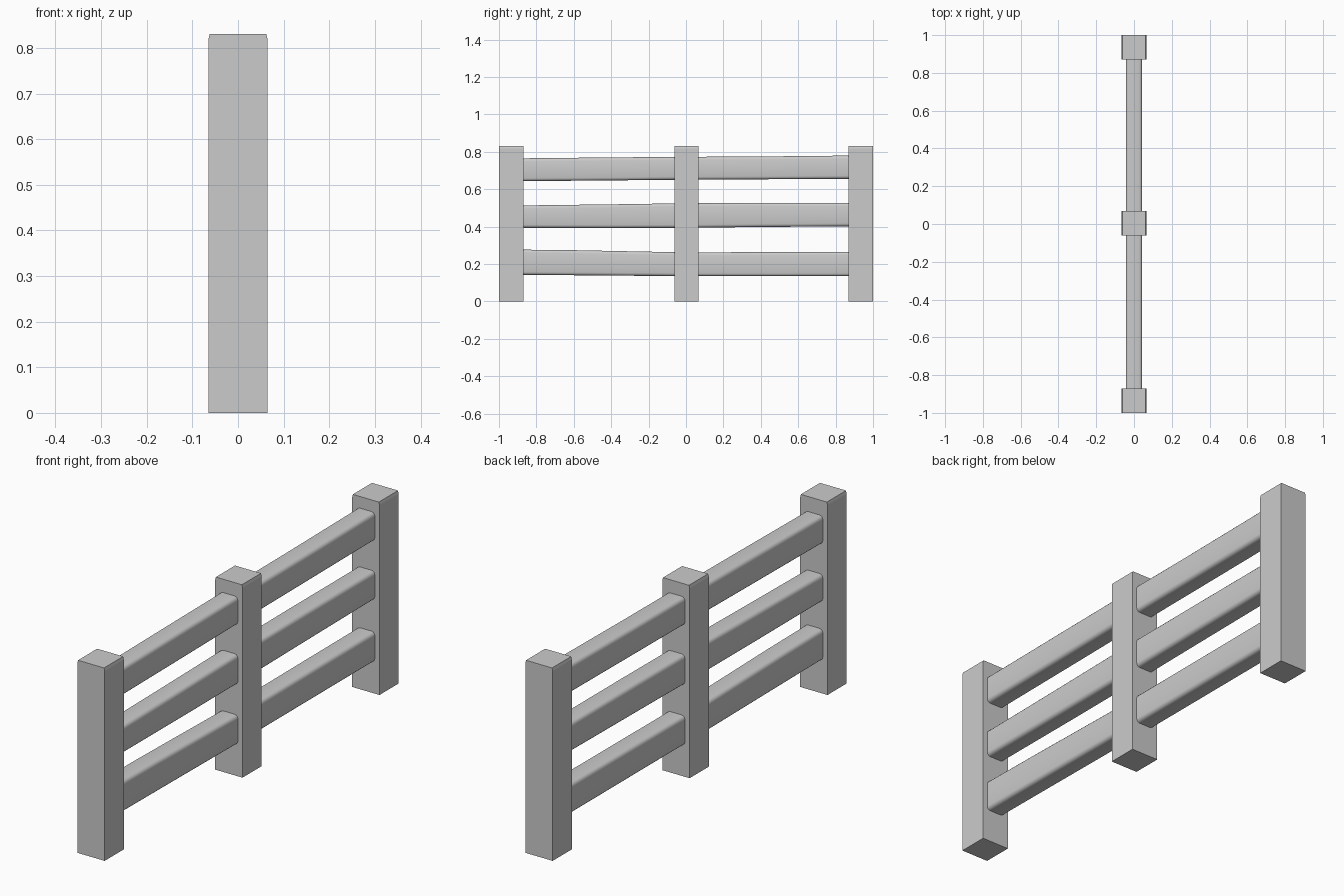
import bpy, bmesh, math

if "Cube" in bpy.data.objects:
    bpy.data.objects.remove(bpy.data.objects["Cube"])


def finish(name, bm, smooth=False):
    bmesh.ops.recalc_face_normals(bm, faces=bm.faces)
    me = bpy.data.meshes.new(name)
    bm.to_mesh(me)
    bm.free()
    ob = bpy.data.objects.new(name, me)
    bpy.context.collection.objects.link(ob)
    if smooth:
        bpy.ops.object.select_all(action='DESELECT')
        ob.select_set(True)
        bpy.context.view_layer.objects.active = ob
        bpy.ops.object.shade_smooth_by_angle(angle=math.radians(35))
    return ob


def loft(name, rings, smooth=False):
    # Skin a list of equal-length closed rings and cap both ends
    bm = bmesh.new()
    vs = [[bm.verts.new(p) for p in ring] for ring in rings]
    n = len(vs[0])
    for a, b in zip(vs, vs[1:]):
        for i in range(n):
            j = (i + 1) % n
            bm.faces.new((a[i], a[j], b[j], b[i]))
    bm.faces.new(vs[0])
    bm.faces.new(vs[-1])
    return finish(name, bm, smooth)


def rail_ring(y, z0, z1, half=0.043, r=0.016, steps=3):
    # Rounded rectangle across the rail
    cz, h = (z0 + z1) / 2, (z1 - z0) / 2
    pts = []
    for k, (sx, sz) in enumerate([(1, 1), (-1, 1), (-1, -1), (1, -1)]):
        for s in range(steps + 1):
            a = math.pi / 2 * (k + s / steps)
            pts.append((sx * (half - r) + r * math.cos(a), y,
                        cz + sz * (h - r) + r * math.sin(a)))
    return pts


# Square posts, top edges slightly worn inward on the two long sides
profile = [(-0.065, 0), (0.065, 0), (0.065, 0.818), (0.062, 0.83),
           (-0.062, 0.83), (-0.065, 0.818)]
for name, y in (("front_post", -0.935), ("middle_post", 0.003), ("back_post", 0.935)):
    loft(name, [[(x, y + d, z) for x, z in profile] for d in (-0.065, 0.065)])

# Hand-hewn rails running through the posts: (y, bottom, top) stations
rails = {
    "lower_rail": [(-0.89, 0.142, 0.277), (-0.6, 0.14, 0.274), (0, 0.135, 0.262),
                   (0.5, 0.135, 0.264), (0.89, 0.135, 0.265)],
    "middle_rail": [(-0.89, 0.394, 0.513), (-0.4, 0.393, 0.519), (0, 0.394, 0.525),
                    (0.4, 0.398, 0.527), (0.89, 0.402, 0.527)],
    "upper_rail": [(-0.89, 0.643, 0.765), (-0.4, 0.647, 0.770), (0, 0.651, 0.773),
                   (0.4, 0.653, 0.775), (0.89, 0.656, 0.780)],
}
for name, stations in rails.items():
    loft(name, [rail_ring(*s) for s in stations], smooth=True)
